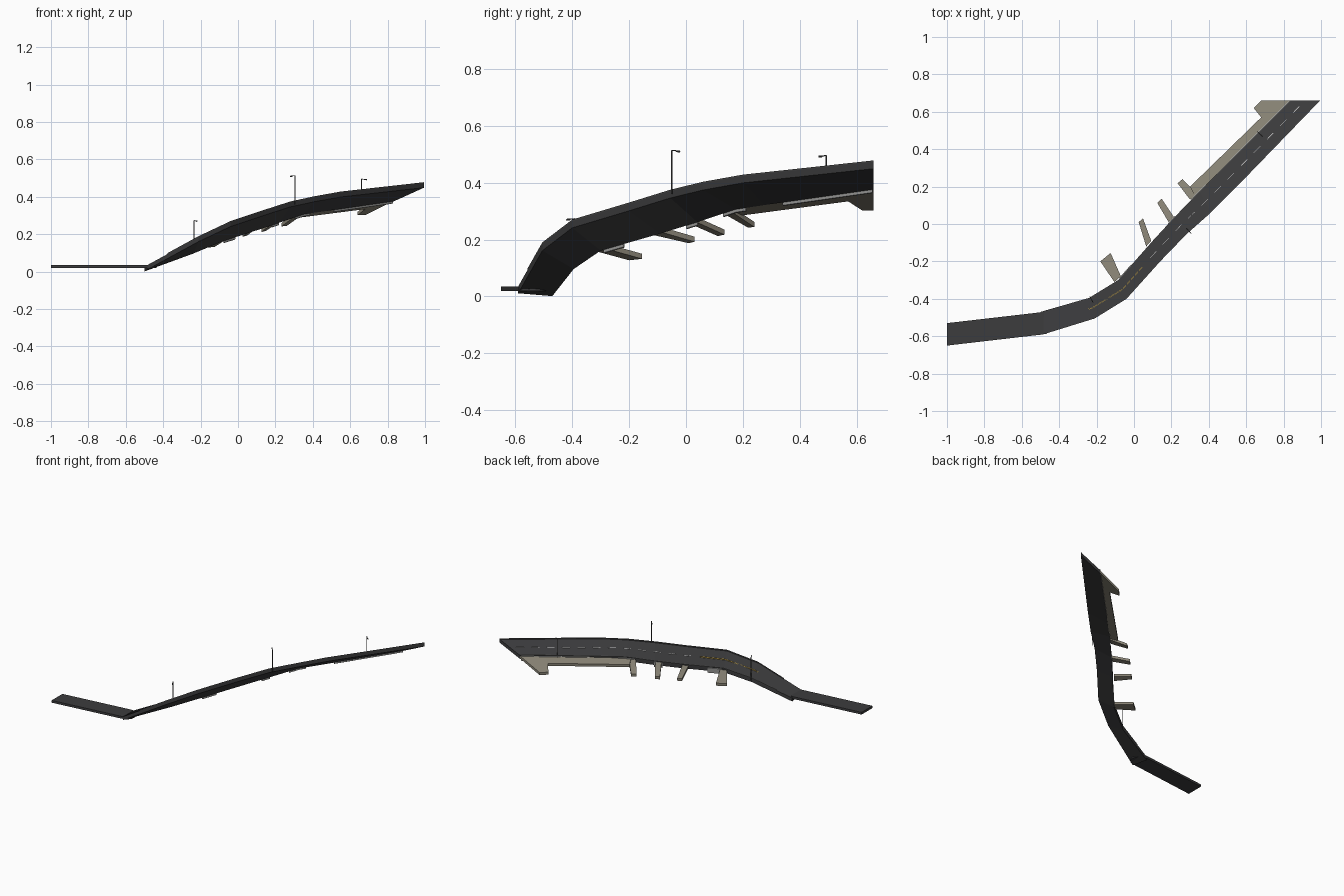
import bpy, math
from mathutils import Vector as V

if "Cube" in bpy.data.objects:
    bpy.data.objects.remove(bpy.data.objects["Cube"])


def mat(name, c):
    m = bpy.data.materials.new(name)
    m.diffuse_color = (*c, 1)
    m.use_nodes = True
    m.node_tree.nodes["Principled BSDF"].inputs["Base Color"].default_value = m.diffuse_color
    return m


ASPHALT = mat("asphalt", (0.045, 0.045, 0.047))
CONCRETE = mat("concrete", (0.25, 0.23, 0.18))
KERB = mat("kerb_grey", (0.06, 0.06, 0.06))
WHITE = mat("white_paint", (0.6, 0.6, 0.6))
YELLOW = mat("yellow_paint", (0.40, 0.26, 0.04))
TRIM = mat("pale_trim", (0.35, 0.35, 0.34))
METAL = mat("lamp_metal", (0.08, 0.08, 0.08))


def mesh(name, verts, faces, m):
    me = bpy.data.meshes.new(name)
    me.from_pydata([tuple(v) for v in verts], [], faces)
    me.materials.append(m)
    ob = bpy.data.objects.new(name, me)
    bpy.context.collection.objects.link(ob)
    return ob


def prism(name, top, thick, m):
    # counter-clockwise top outline dropped straight down
    n = len(top)
    verts = [V(p) for p in top] + [V(p) - V((0, 0, thick)) for p in top]
    faces = [tuple(range(n)), tuple(range(2 * n - 1, n - 1, -1))]
    faces += [(i, i + n, (i + 1) % n + n, (i + 1) % n) for i in range(n)]
    return mesh(name, verts, faces, m)


# top edges of the banked ramp: low left side and high right side
LEFT = [V(p) for p in [(-.5, -.47, .025), (-.24, -.395, .12), (-.085, -.30, .185),
                       (.10, -.09, .245), (.22, .04, .285), (.35, .175, .33),
                       (.45, .275, .345), (.834, .66, .40)]]
RIGHT = [V(p) for p in [(-.485, -.59, .035), (-.21, -.505, .185), (-.04, -.40, .265),
                        (.14, -.20, .325), (.28, -.055, .37), (.41, .06, .398),
                        (.55, .20, .423), (.995, .66, .473)]]
DIST = [0]
for i in range(1, len(LEFT)):
    a, b = (LEFT[i - 1] + RIGHT[i - 1]) / 2, (LEFT[i] + RIGHT[i]) / 2
    DIST.append(DIST[-1] + (b - a).length)


def at(d, t):
    # point on the road at distance d, t = 0 on the left and 1 on the right
    i = 0
    while i < len(DIST) - 2 and d > DIST[i + 1]:
        i += 1
    f = (d - DIST[i]) / (DIST[i + 1] - DIST[i])
    return LEFT[i].lerp(LEFT[i + 1], f).lerp(RIGHT[i].lerp(RIGHT[i + 1], f), t)


def left_dist(y):
    for i in range(len(LEFT) - 1):
        if y <= LEFT[i + 1].y:
            break
    f = (y - LEFT[i].y) / (LEFT[i + 1].y - LEFT[i].y)
    return DIST[i] + f * (DIST[i + 1] - DIST[i])


def strip(name, d0, d1, t0, t1, lift, thick, m):
    ds = [d0] + [d for d in DIST if d0 + 1e-4 < d < d1 - 1e-4] + [d1]
    verts, faces = [], []
    for d in ds:
        for t, z in ((t0, lift), (t1, lift), (t1, lift - thick), (t0, lift - thick)):
            verts.append(at(d, t) + V((0, 0, z)))
    for k in range(len(ds) - 1):
        for j in range(4):
            a, b = 4 * k + j, 4 * k + (j + 1) % 4
            faces.append((a, b, b + 4, a + 4))
    e = 4 * (len(ds) - 1)
    faces += [(3, 2, 1, 0), (e, e + 1, e + 2, e + 3)]
    return mesh(name, verts, faces, m)


END = DIST[-1]
# ramp slab and edge kerbs
strip("ramp_slab", 0, END, 0, 1, 0, 0.024, ASPHALT)
for side, t in (("left", 0), ("right", 0.965)):
    strip(side + "_kerb", 0.12, END, t, t + 0.035, 0.005, 0.007, KERB)

# level approach road with a rounded end
outline = [(-1, -.53), (-1, -.65), (-.5, -.592)]
for k in range(1, 9):
    a = math.radians(-83 + k * 20)
    outline.append((-.493 + .057 * math.cos(a), -.533 + .06 * math.sin(a)))
outline.append((-.507, -.473))
prism("approach_road", [(x, y, .035) for x, y in outline], .016, ASPHALT)

# painted markings
for t in (0.475, 0.51):
    strip("yellow_line", .19, .68, t, t + .014, .002, .003, YELLOW)
strip("stop_line", .115, .124, .08, .48, .002, .003, WHITE)
d = 0.74
while d < END - 0.06:
    strip("lane_dash", d, d + 0.05, .49, .51, .002, .003, WHITE)
    d += 0.1

# pale trim along the low edge
for y0, y1 in ((-.29, -.22), (.0, .04), (.13, .21), (.34, .655)):
    strip("edge_trim", left_dist(y0), left_dist(y1), -.03, .0, 0, .034, TRIM)

# side stubs leaning down from the low edge
stubs = [
    [(-.105, -.31, .175), (-.07, -.28, .185), (-.125, -.155, .15), (-.18, -.20, .145)],
    [(.065, -.12, .235), (.092, -.09, .245), (.048, .03, .21), (.025, .01, .205)],
    [(.185, .01, .275), (.215, .035, .28), (.148, .135, .235), (.125, .112, .23)],
    [(.30, .13, .31), (.335, .16, .315), (.26, .24, .262), (.233, .218, .26)],
]
for s in stubs:
    prism("side_stub", s, .018, CONCRETE)

# walkway widening at the far end
prism("walkway", [(.325, .15, .32), (.45, .275, .342), (.72, .546, .381), (.68, .57, .352),
                  (.30, .20, .303)], .018, CONCRETE)
prism("walkway_end", [(.72, .546, .381), (.834, .66, .397), (.68, .66, .32), (.64, .62, .32),
                      (.68, .57, .352)], .018, CONCRETE)


# street lamps: post, arm and head
def rod(name, a, b, r):
    a, b = V(a), V(b)
    bpy.ops.mesh.primitive_cylinder_add(vertices=6, radius=r, depth=(b - a).length,
                                        location=(a + b) / 2)
    ob = bpy.context.object
    ob.name = name
    ob.rotation_euler = (b - a).to_track_quat('Z', 'Y').to_euler()
    ob.data.materials.append(METAL)


for x, y, z0, z1, dx, dy in ((-.235, -.39, .11, .273, .016, -.03),
                             (.305, -.05, .36, .513, -.025, .028),
                             (.66, .493, .36, .495, .028, -.026)):
    rod("lamp_post", (x, y, z0), (x, y, z1), .0022)
    rod("lamp_arm", (x, y, z1), (x + dx, y + dy, z1 - .002), .0018)
    rod("lamp_head", (x + dx * .6, y + dy * .6, z1 - .003), (x + dx, y + dy, z1 - .004), .003)
